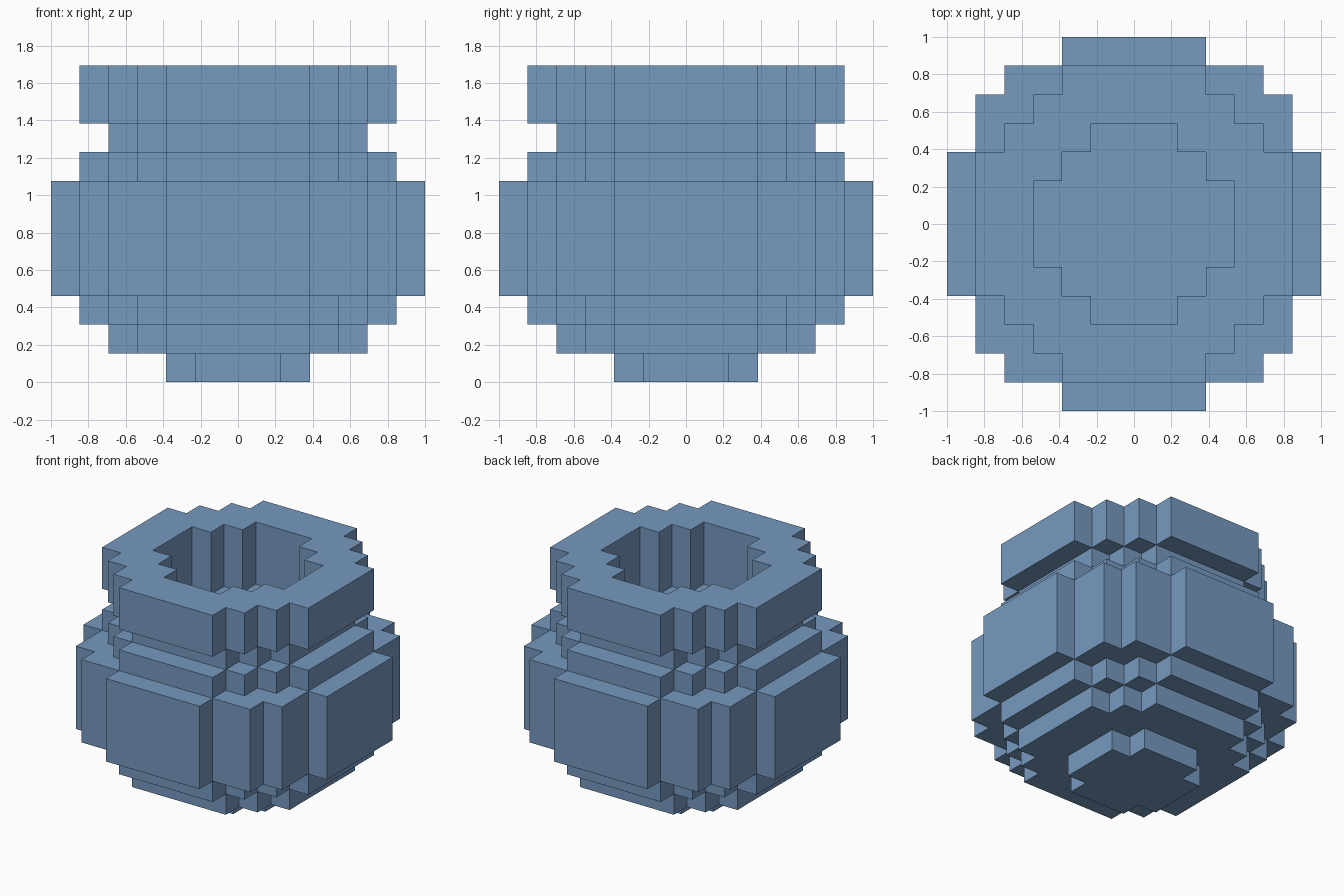
import bpy, bmesh

if "Cube" in bpy.data.objects:
    bpy.data.objects.remove(bpy.data.objects["Cube"], do_unlink=True)

U = 2 / 13  # one block

clay = bpy.data.materials.new("blue_clay")
colour = (0.18, 0.32, 0.52, 1)
clay.diffuse_color = colour
clay.use_nodes = True
clay.node_tree.nodes["Principled BSDF"].inputs["Base Color"].default_value = colour

# Stepped quarter outlines in blocks, from the +x side round to the +y side
FOOT = [(2.5, 1.5), (1.5, 1.5), (1.5, 2.5)]
OPENING = [(3.5, 1.5), (2.5, 1.5), (2.5, 2.5), (1.5, 2.5), (1.5, 3.5)]
NARROW = [(4.5, 2.5), (3.5, 2.5), (3.5, 3.5), (2.5, 3.5), (2.5, 4.5)]
MEDIUM = [(5.5, 2.5), (4.5, 2.5), (4.5, 3.5), (3.5, 3.5), (3.5, 4.5),
          (2.5, 4.5), (2.5, 5.5)]
WIDE = [(6.5, 2.5), (5.5, 2.5), (5.5, 4.5), (4.5, 4.5), (4.5, 5.5),
        (2.5, 5.5), (2.5, 6.5)]


def full_outline(quarter):
    """Turn a quarter outline through four right angles."""
    points, turn = [], list(quarter)
    for _ in range(4):
        points += turn
        turn = [(-y, x) for x, y in turn]
    return points


def layer(name, z0, z1, outer, hole=None):
    """Extrude a stepped outline, with an optional opening, from z0 to z1."""
    bm = bmesh.new()
    for quarter in filter(None, (outer, hole)):
        verts = [bm.verts.new((x * U, y * U, z0 * U)) for x, y in full_outline(quarter)]
        for a, b in zip(verts, verts[1:] + verts[:1]):
            bm.edges.new((a, b))
    bmesh.ops.triangle_fill(bm, edges=bm.edges[:], use_beauty=True, use_dissolve=False)
    top = bmesh.ops.extrude_face_region(bm, geom=bm.faces[:], use_keep_orig=True)["geom"]
    bmesh.ops.translate(bm, vec=(0, 0, (z1 - z0) * U),
                        verts=[g for g in top if isinstance(g, bmesh.types.BMVert)])
    bmesh.ops.recalc_face_normals(bm, faces=bm.faces[:])
    mesh = bpy.data.meshes.new(name)
    bm.to_mesh(mesh)
    bm.free()
    mesh.materials.append(clay)
    bpy.context.collection.objects.link(bpy.data.objects.new(name, mesh))


# Pot from the ground up
layer("foot", 0, 1, FOOT)
layer("base", 1, 2, NARROW)
layer("lower_belly", 2, 3, MEDIUM)
layer("belly", 3, 7, WIDE)
layer("shoulder", 7, 8, MEDIUM)
# Open neck and rim
layer("neck", 8, 9, NARROW, OPENING)
layer("rim", 9, 11, MEDIUM, OPENING)
